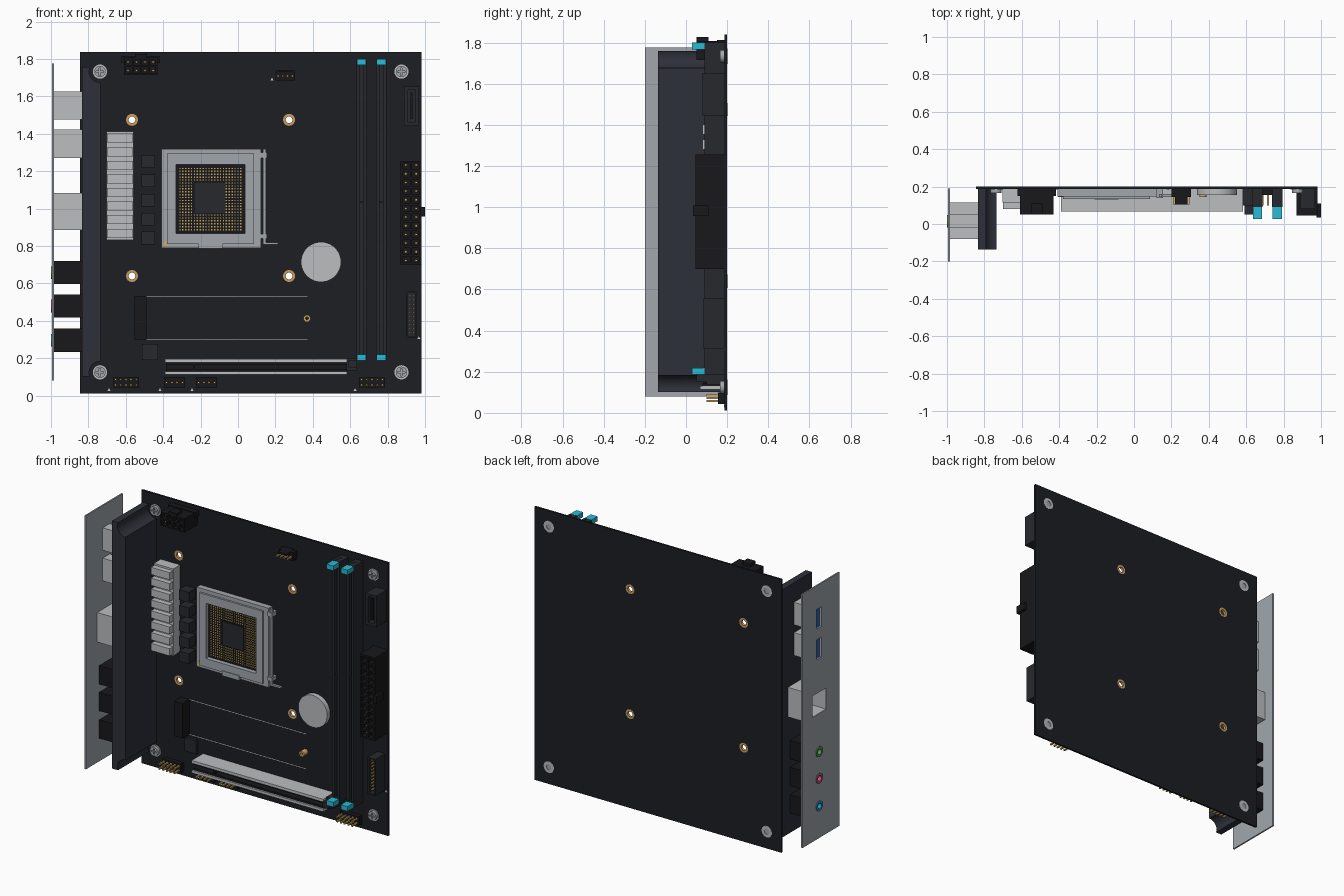
import bpy, bmesh, math
from mathutils import Matrix, Vector

if "Cube" in bpy.data.objects:
    bpy.data.objects.remove(bpy.data.objects["Cube"])

F, B = 0.187, 0.2           # front and back faces of the circuit board


def mat(name, r, g, b):
    m = bpy.data.materials.new(name)
    m.diffuse_color = (r, g, b, 1)
    m.use_nodes = True
    m.node_tree.nodes["Principled BSDF"].inputs["Base Color"].default_value = m.diffuse_color
    return m


PCB = mat("board_black", 0.012, 0.013, 0.016)
BLACK = mat("plastic_black", 0.009, 0.009, 0.011)
DARK = mat("plastic_dark", 0.02, 0.022, 0.026)
COVER = mat("cover_slate", 0.026, 0.03, 0.042)
STEEL = mat("steel", 0.36, 0.39, 0.42)
SILVER = mat("silver", 0.5, 0.51, 0.52)
GOLD = mat("gold", 0.62, 0.42, 0.12)
COPPER = mat("copper", 0.6, 0.34, 0.12)
CYAN = mat("cyan", 0.02, 0.5, 0.68)
WHITE = mat("print_white", 0.7, 0.7, 0.7)
BLUE = mat("port_blue", 0.02, 0.12, 0.5)


def part(name, m, boxes=(), cyls=(), rings=(), seg=32, axis='Y'):
    """boxes: x0,x1,y0,y1,z0,z1; cyls: u,z,r,a0,a1; rings: u,z,r_in,r_out,a0,a1 (a along axis)"""
    bm = bmesh.new()
    for x0, x1, y0, y1, z0, z1 in boxes:
        M = Matrix.Translation(((x0 + x1) / 2, (y0 + y1) / 2, (z0 + z1) / 2))
        bmesh.ops.create_cube(bm, size=1, matrix=M @ Matrix.Diagonal((x1 - x0, y1 - y0, z1 - z0, 1)))

    def pos(u, z, r, t, a):
        p, q = u + r * math.sin(t), z + r * math.cos(t)
        return (p, a, q) if axis == 'Y' else (a, p, q)
    for u, z, r, a0, a1 in cyls:
        loops = [[bm.verts.new(pos(u, z, r, math.tau * i / seg, a)) for i in range(seg)] for a in (a0, a1)]
        for i in range(seg):
            j = (i + 1) % seg
            bm.faces.new((loops[0][i], loops[0][j], loops[1][j], loops[1][i]))
        bm.faces.new(loops[0])
        bm.faces.new(loops[1])
    for u, z, ri, ro, a0, a1 in rings:
        loops = [[bm.verts.new(pos(u, z, r, math.tau * i / seg, a)) for i in range(seg)]
                 for r, a in ((ri, a0), (ro, a0), (ro, a1), (ri, a1))]
        for k in range(4):
            for i in range(seg):
                j, l = (i + 1) % seg, (k + 1) % 4
                bm.faces.new((loops[k][i], loops[k][j], loops[l][j], loops[l][i]))
    bmesh.ops.recalc_face_normals(bm, faces=bm.faces)
    me = bpy.data.meshes.new(name)
    bm.to_mesh(me)
    bm.free()
    me.materials.append(m)
    ob = bpy.data.objects.new(name, me)
    bpy.context.collection.objects.link(ob)
    if (cyls or rings) and seg > 8:
        smooth(ob)
    return ob


def smooth(ob):
    bpy.ops.object.select_all(action='DESELECT')
    ob.select_set(True)
    bpy.context.view_layer.objects.active = ob
    bpy.ops.object.shade_smooth_by_angle(angle=math.radians(35))


def cut(ob, **shape):
    """Subtract a temporary shape from ob."""
    c = part("cutter", BLACK, **shape)
    c.hide_render = True
    mod = ob.modifiers.new("cut", 'BOOLEAN')
    mod.operation, mod.solver, mod.object = 'DIFFERENCE', 'EXACT', c
    bpy.context.view_layer.objects.active = ob
    bpy.ops.object.modifier_apply(modifier=mod.name)
    bpy.data.objects.remove(c, do_unlink=True)


def spread(a, b, n):
    return [a + (b - a) * (i + 0.5) / n for i in range(n)]


def pins(name, x0, x1, z0, z1, cols, rows, y0, w=0.005, keep=lambda x, z: True):
    part(name, GOLD, [(x - w, x + w, y0, F, z - w, z + w)
                      for x in spread(x0, x1, cols) for z in spread(z0, z1, rows) if keep(x, z)])


def shroud(name, m, x0, x1, z0, z1, y0, t=0.01, floor=0.03, cols=1, rows=1):
    """Open-fronted housing, optionally divided into cells."""
    bx = [(x0, x1, F - floor, F, z0, z1)]
    for i in range(cols + 1):
        x = x0 + (x1 - x0 - t) * i / cols
        bx.append((x, x + t, y0, F, z0, z1))
    for i in range(rows + 1):
        z = z0 + (z1 - z0 - t) * i / rows
        bx.append((x0, x1, y0, F, z, z + t))
    return part(name, m, bx)


# Circuit board with drilled holes
mounts = [(x, z) for x in (-0.738, 0.874) for z in (0.125, 1.733)]
cooler = [(x, z) for x in (-0.567, 0.273) for z in (0.64, 1.475)]
board = part("circuit_board", PCB, [(-0.845, 0.98, F, B, 0.012, 1.838)])
cut(board, cyls=[(x, z, 0.02, 0.1, 0.3) for x, z in mounts + cooler])
part("cooler_hole_rings", COPPER, rings=[(x, z, 0.018, 0.032, F - 0.002, B + 0.001) for x, z in cooler])
part("mount_pads", SILVER, rings=[(x, z, 0.019, 0.038, F - 0.003, B + 0.001) for x, z in mounts])
for i, (x, z) in enumerate(mounts):
    s = part(f"mount_screw_{i}", STEEL, cyls=[(x, z, 0.03, 0.165, F - 0.002)])
    cut(s, boxes=[(x - 0.02, x + 0.02, 0.15, 0.174, z - 0.004, z + 0.004)])
    cut(s, boxes=[(x - 0.004, x + 0.004, 0.15, 0.174, z - 0.02, z + 0.02)])
part("screw_shanks", STEEL, cyls=[(x, z, 0.019, F - 0.01, B - 0.003) for x, z in mounts])

# Rear port cover with clearance scoops round the screws
cover = part("port_cover", COVER, [(-0.835, -0.735, -0.137, F, 0.102, 1.758)])
cut(cover, cyls=[(-0.738, z, 0.058, -0.3, 0.3) for z in (0.125, 1.733)])
smooth(cover)

# Rear ports and shield plate
usb = [(1.477, 1.627), (1.272, 1.424)]
audio = [(0.658, mat("jack_green", 0.08, 0.35, 0.08)), (0.48, mat("jack_pink", 0.5, 0.1, 0.2)),
         (0.296, mat("jack_blue", 0.03, 0.3, 0.5))]
PY = 0.015
slots = [(-1.1, -0.875, PY - 0.026, PY + 0.026, a + 0.01, b - 0.01) for a, b in usb]
net = (-1.1, -0.875, -0.06, 0.087, 0.913, 1.055)
bores = [(PY, z, 0.02, -1.1, -0.875) for z, _ in audio]
shield = part("port_shield", STEEL, [(-0.995, -0.985, -0.2, 0.19, 0.08, 1.775)])
cut(shield, boxes=slots + [net])
cut(shield, cyls=bores, axis='X')
for i, (a, b) in enumerate(usb):
    u = part(f"usb_port_{i}", SILVER, [(-0.985, -0.833, PY - 0.037, PY + 0.037, a, b)])
    cut(u, boxes=[slots[i]])
    part(f"usb_tongue_{i}", BLUE, [(-0.988, -0.87, PY - 0.016, PY + 0.016, a + 0.013, b - 0.013)])
lan = part("network_port", SILVER, [(-0.985, -0.833, -0.08, 0.115, 0.885, 1.083)])
cut(lan, boxes=[net])
part("network_contacts", GOLD, [(-0.965, -0.87, 0.07, 0.078, z - 0.004, z + 0.004) for z in spread(0.92, 1.048, 8)])
for i, (z, m) in enumerate(audio):
    a = part(f"audio_jack_{i}", BLACK, [(-0.985, -0.833, PY - 0.075, PY + 0.08, z - 0.062, z + 0.062)])
    cut(a, cyls=[bores[i]], axis='X')
    part(f"audio_ring_{i}", m, rings=[(PY, z, 0.018, 0.034, -1.0, -0.96)], axis='X')

# Power stage heatsink with fins, and chokes
part("heatsink", SILVER, [(-0.703, -0.559, 0.115, F, 0.832, 1.413)] +
     [(-0.7, -0.562, 0.08, 0.12, z - 0.024, z + 0.024) for z in spread(0.832, 1.413, 8)])
part("chokes", DARK, [(-0.516, -0.444, 0.115, F, z - 0.034, z + 0.034) for z in (0.843, 0.944, 1.045, 1.149, 1.253)])

# Processor socket: base, load frame, contacts, lever
part("socket_base", BLACK, [(-0.39, 0.1, 0.165, F, 0.81, 1.305)])
part("socket_center", DARK, [(-0.23, -0.07, 0.158, 0.17, 0.976, 1.136)])
part("socket_frame", STEEL, [
    (-0.41, -0.332, 0.148, F, 0.79, 1.32), (0.037, 0.123, 0.148, F, 0.79, 1.32),
    (-0.41, 0.123, 0.148, F, 1.237, 1.32), (-0.41, 0.123, 0.148, F, 0.79, 0.867),
    (-0.38, -0.332, 0.135, 0.15, 0.81, 1.295), (0.037, 0.085, 0.135, 0.15, 0.81, 1.295),
    (-0.38, 0.085, 0.135, 0.15, 1.237, 1.295), (-0.38, 0.085, 0.135, 0.15, 0.81, 0.867),
    (-0.21, -0.083, 0.13, 0.16, 0.788, 0.82)])
pins("socket_contacts", -0.318, 0.023, 0.88, 1.223, 22, 22, 0.16, 0.0035,
     lambda x, z: abs(x + 0.15) > 0.084 or abs(z - 1.056) > 0.084)
part("socket_corner_mark", GOLD, cyls=[(-0.39, 0.812, 0.02, 0.145, 0.15)], seg=3)
part("socket_lever", STEEL, [(0.134, 0.15, 0.145, 0.161, 0.815, 1.32), (0.134, 0.214, 0.145, 0.161, 0.808, 0.82),
                             (0.12, 0.155, 0.14, F, 0.84, 0.865), (0.12, 0.155, 0.14, F, 1.27, 1.3)])

# Memory slots with end clips
for i, x in enumerate((0.66, 0.766)):
    part(f"memory_slot_{i}", DARK, [(x - 0.027, x - 0.009, 0.09, F, 0.187, 1.8), (x + 0.009, x + 0.027, 0.09, F, 0.187, 1.8),
                                    (x - 0.02, x + 0.02, 0.15, F, 0.187, 1.8), (x - 0.01, x + 0.01, 0.1, F, 1.03, 1.042)] +
         [(x - 0.02, x + 0.02, 0.085, F, z, z + 0.03) for z in (0.19, 1.768)])
    part(f"memory_clips_{i}", CYAN, [(x - 0.025, x + 0.025, 0.028, 0.092, z, z + 0.032) for z in (0.187, 1.767)])

# Expansion slot with metal rails and latch
part("expansion_slot", BLACK, [(-0.385, 0.58, 0.08, F, 0.165, 0.18), (-0.385, 0.58, 0.08, F, 0.128, 0.143),
                               (-0.385, 0.58, 0.14, F, 0.12, 0.19), (-0.24, -0.23, 0.085, F, 0.13, 0.18)])
part("expansion_rails", SILVER, [(-0.39, 0.583, 0.068, F, 0.178, 0.197), (-0.39, 0.583, 0.068, F, 0.113, 0.13)])
part("expansion_latch", DARK, [(0.58, 0.636, 0.1, F, 0.135, 0.2), (0.59, 0.636, 0.052, 0.1, 0.15, 0.19)])

# Power connectors
shroud("main_power", BLACK, 0.87, 0.98, 0.7, 1.256, 0.045, 0.012, 0.05, 2, 12)
pins("main_power_pins", 0.87, 0.98, 0.7, 1.256, 2, 12, 0.075, 0.006)
part("main_power_clip", BLACK, [(0.975, 1.0, 0.035, 0.11, 0.958, 1.008)])
shroud("cpu_power", BLACK, -0.61, -0.43, 1.715, 1.808, 0.05, 0.01, 0.05, 4, 2)
pins("cpu_power_pins", -0.61, -0.43, 1.715, 1.808, 4, 2, 0.075, 0.006)
part("cpu_power_clip", BLACK, [(-0.55, -0.49, 0.05, 0.11, 1.8, 1.827), (-0.622, -0.418, 0.15, F, 1.78, 1.813)])

# Edge connectors on the right side
shroud("front_port_header", DARK, 0.888, 0.968, 1.445, 1.653, 0.08, 0.018, 0.03)
part("front_port_tongue", BLACK, [(0.922, 0.934, 0.09, F, 1.48, 1.62)])
shroud("usb_header", DARK, 0.9, 0.957, 0.312, 0.557, 0.085, 0.008, 0.03)
pins("usb_header_pins", 0.906, 0.951, 0.325, 0.545, 2, 10, 0.1, 0.004)

# Fan and bottom pin headers
part("fan_header", BLACK, [(0.2, 0.305, 0.145, F, 1.685, 1.74), (0.22, 0.285, 0.105, F, 1.73, 1.742)])
pins("fan_header_pins", 0.2, 0.305, 1.69, 1.73, 4, 1, 0.105)
for i, (a, b, c, r) in enumerate(((-0.668, -0.53, 5, 2), (-0.396, -0.283, 4, 1), (-0.225, -0.112, 4, 1), (0.647, 0.786, 5, 2))):
    part(f"pin_header_{i}", BLACK, [(a, b, 0.155, F, 0.043, 0.1)])
    pins(f"header_pins_{i}", a, b, 0.043, 0.1, c, r, 0.1)
part("pin_one_marks", WHITE, cyls=[(x, z, 0.01, F - 0.002, F + 0.002) for x, z in
     ((-0.69, 0.03), (-0.417, 0.03), (-0.246, 0.03), (0.626, 0.03), (0.182, 1.69), (0.967, 0.308))], seg=3)

# Storage slot, its outline and standoff, battery, controller chip
part("storage_slot", BLACK, [(-0.553, -0.49, 0.115, F, 0.298, 0.533)])
part("storage_outline", WHITE, [(-0.49, 0.372, F - 0.001, F + 0.002, z - 0.002, z + 0.002) for z in (0.299, 0.532)])
part("storage_standoff", GOLD, rings=[(0.369, 0.413, 0.008, 0.019, 0.145, F)], seg=16)
part("battery", SILVER, cyls=[(0.444, 0.715, 0.107, 0.155, F)], seg=48)
part("controller_chip", DARK, [(-0.513, -0.428, 0.168, F, 0.19, 0.277)])
